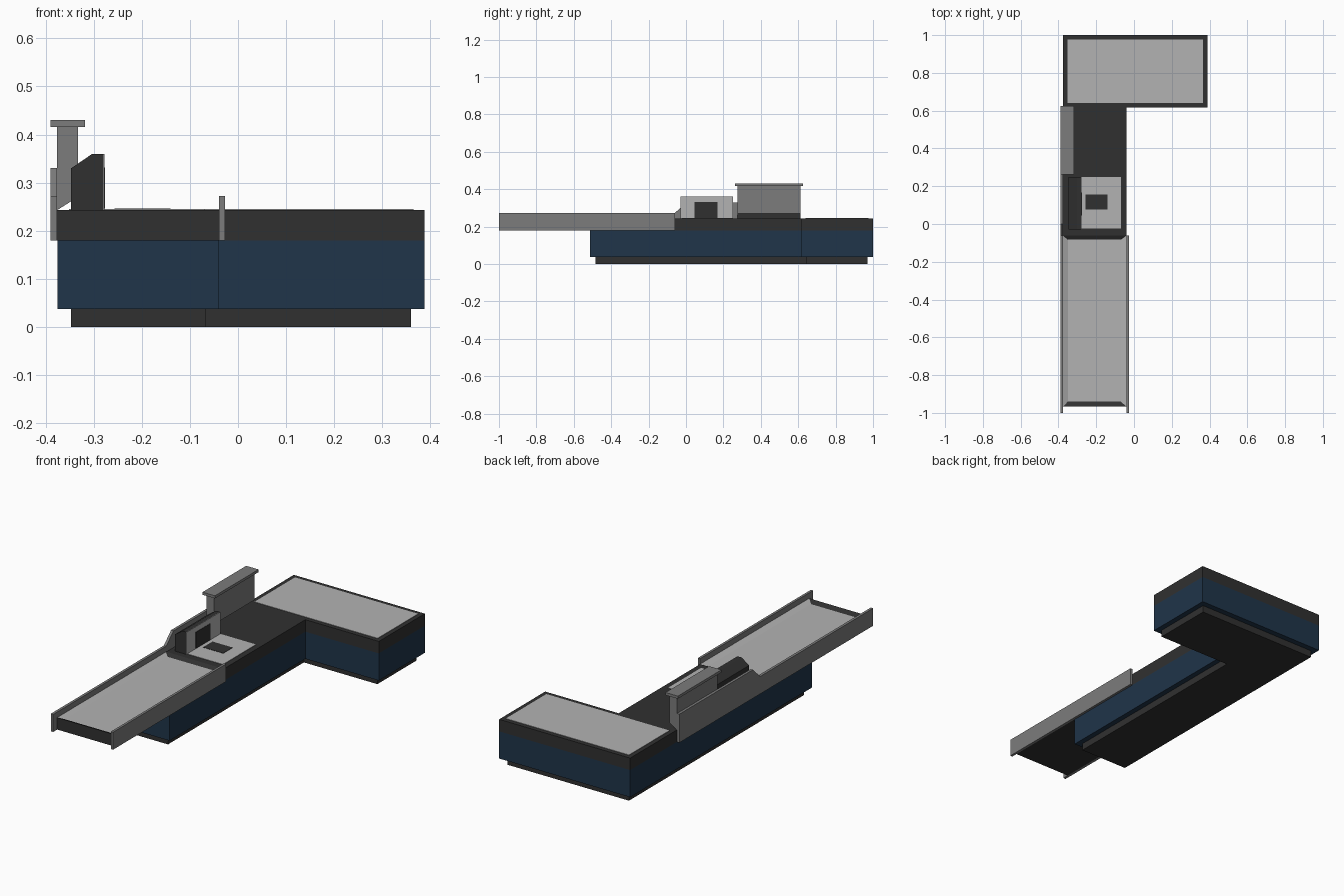
import bpy, bmesh
from mathutils import Vector

if "Cube" in bpy.data.objects:
    bpy.data.objects.remove(bpy.data.objects["Cube"])


def material(name, rgb):
    m = bpy.data.materials.new(name)
    m.diffuse_color = (*rgb, 1)
    m.use_nodes = True
    m.node_tree.nodes["Principled BSDF"].inputs["Base Color"].default_value = m.diffuse_color
    return m


DARK = material("dark_trim", (0.03, 0.03, 0.03))
BLUE = material("blue_panel", (0.014, 0.035, 0.068))
LIGHT = material("light_metal", (0.45, 0.45, 0.45))
STEEL = material("mid_metal", (0.2, 0.2, 0.2))


def finish(name, bm, *mats):
    bmesh.ops.recalc_face_normals(bm, faces=bm.faces)
    me = bpy.data.meshes.new(name)
    bm.to_mesh(me)
    bm.free()
    for m in mats:
        me.materials.append(m)
    ob = bpy.data.objects.new(name, me)
    bpy.context.collection.objects.link(ob)
    return ob


def prism(name, profile, axis, lo, hi, mat):
    """Extrude a 2D profile along an axis from lo to hi."""
    bm = bmesh.new()

    def point(p):
        v = list(p)
        v.insert(axis, lo)
        return bm.verts.new(v)

    face = bm.faces.new([point(p) for p in profile])
    ext = bmesh.ops.extrude_face_region(bm, geom=[face])
    step = Vector((0, 0, 0))
    step[axis] = hi - lo
    bmesh.ops.translate(bm, vec=step, verts=[g for g in ext["geom"] if isinstance(g, bmesh.types.BMVert)])
    return finish(name, bm, mat)


def box(name, x0, x1, y0, y1, z0, z1, mat):
    return prism(name, [(x0, y0), (x1, y0), (x1, y1), (x0, y1)], 2, z0, z1, mat)


def l_shape(x0, x1, x2, y0, y1, y2):
    return [(x0, y0), (x1, y0), (x1, y1), (x2, y1), (x2, y2), (x0, y2)]


# L-shaped cabinet layers
prism("plinth", l_shape(-0.347, -0.068, 0.36, -0.485, 0.645, 0.97), 2, 0, 0.037, DARK)
prism("cabinet", l_shape(-0.375, -0.04, 0.388, -0.512, 0.617, 1.0), 2, 0.037, 0.18, BLUE)
prism("counter", l_shape(-0.375, -0.04, 0.388, -0.06, 0.617, 1.0), 2, 0.18, 0.243, DARK)
box("counter_panel", -0.352, 0.365, 0.64, 0.977, 0.238, 0.245, LIGHT)

# Conveyor bed: block with a sloped recess, light belt and sides, dark ends
bm = bmesh.new()


def ring(x0, x1, y0, y1, z):
    return [bm.verts.new(p) for p in ((x0, y0, z), (x1, y0, z), (x1, y1, z), (x0, y1, z))]


bottom = ring(-0.376, -0.04, -0.967, -0.06, 0.18)
rim = ring(-0.376, -0.04, -0.967, -0.06, 0.243)
belt = ring(-0.35, -0.07, -0.94, -0.082, 0.231)
bm.faces.new(bottom)
for i in range(4):
    j = (i + 1) % 4
    bm.faces.new((bottom[i], bottom[j], rim[j], rim[i]))
    bm.faces.new((rim[i], rim[j], belt[j], belt[i])).material_index = i % 2
bm.faces.new(belt).material_index = 1
finish("conveyor", bm, DARK, LIGHT)

# Side rails; the left one steps up behind the scanner
box("right_rail", -0.04, -0.027, -1.0, -0.06, 0.18, 0.272, STEEL)
prism("left_rail", [(-1, 0.18), (0.612, 0.18), (0.612, 0.33), (0.0, 0.33),
                    (-0.06, 0.272), (-1, 0.272)], 0, -0.39, -0.376, STEEL)

# Scanner tower, face and flat plate with dark windows
prism("scanner_tower", [(-0.347, 0.243), (-0.28, 0.243), (-0.28, 0.36),
                        (-0.303, 0.36), (-0.347, 0.33)], 1, -0.03, 0.25, DARK)
box("scanner_face", -0.281, -0.278, -0.03, 0.25, 0.243, 0.36, LIGHT)
box("scanner_face_window", -0.279, -0.2765, 0.045, 0.168, 0.246, 0.332, DARK)
box("scanner_plate", -0.278, -0.07, -0.025, 0.25, 0.24, 0.245, LIGHT)
box("scanner_plate_window", -0.257, -0.14, 0.077, 0.155, 0.243, 0.2465, DARK)

# Raised shelf behind the scanner
prism("shelf_post", [(-0.376, 0.243), (-0.333, 0.27), (-0.333, 0.416),
                     (-0.376, 0.416)], 1, 0.275, 0.612, STEEL)
box("shelf_top", -0.39, -0.318, 0.262, 0.625, 0.416, 0.43, STEEL)
